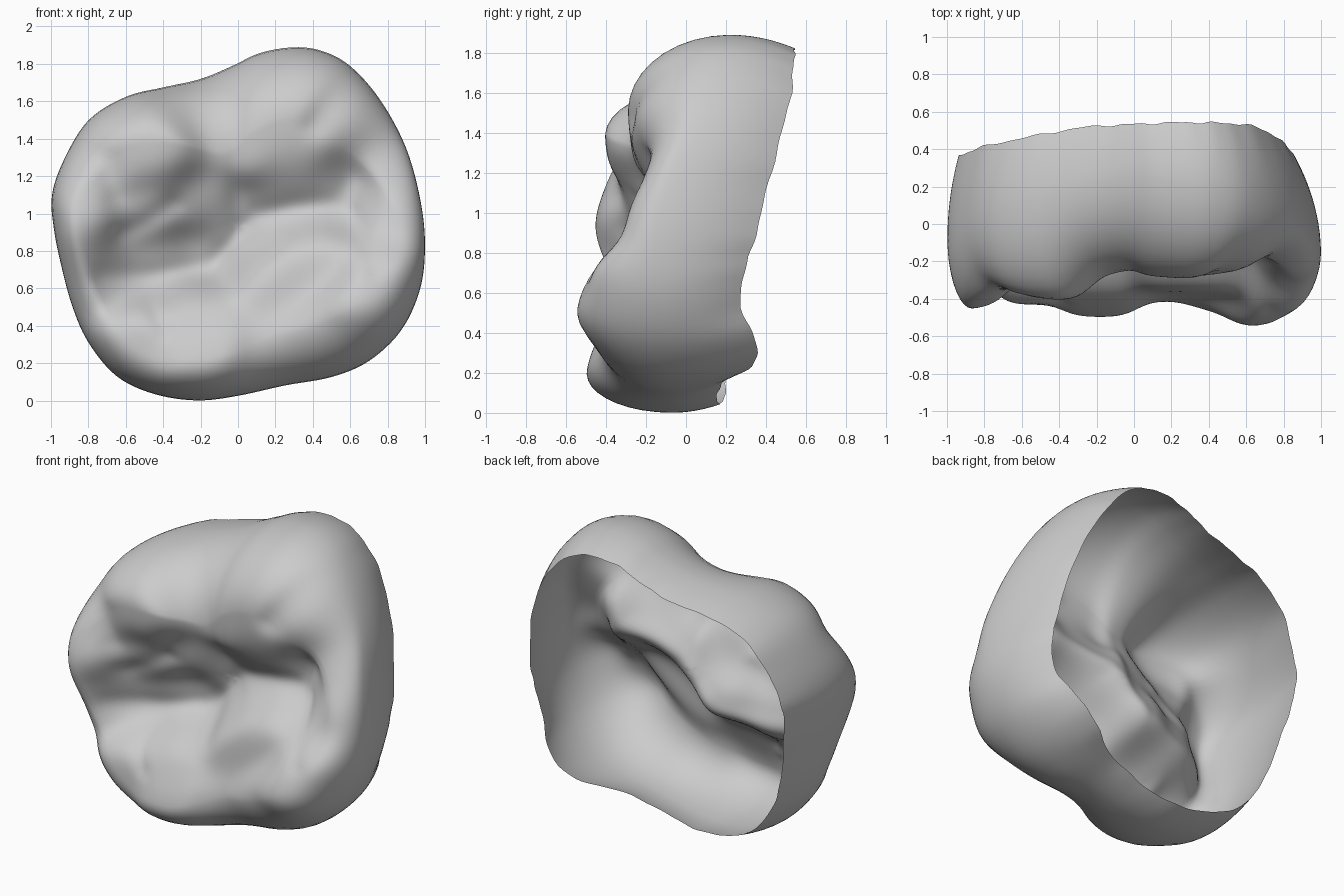
import bpy, math
from mathutils import Vector

if "Cube" in bpy.data.objects:
    bpy.data.objects.remove(bpy.data.objects["Cube"])

# Outer silhouette seen from the front (x, z)
OUTLINE = [(1, .8), (.98, 1.05), (.9, 1.35), (.76, 1.61), (.6, 1.79), (.45, 1.87), (.3, 1.89),
           (.12, 1.86), (-.03, 1.79), (-.2, 1.72), (-.4, 1.675), (-.6, 1.625), (-.8, 1.5),
           (-.93, 1.29), (-.995, 1.1), (-.985, .92), (-.945, .72), (-.885, .5), (-.8, .31), (-.65, .13),
           (-.45, .035), (-.22, 0), (0, .025), (.25, .08), (.5, .125), (.7, .21), (.87, .37), (.97, .58)]
C = Vector((0, .93))

# Chewing surface landmarks (x, z, y): cusps, ridges and hollows
LAND = [(-.17, .24, -.49), (-.55, .32, -.43), (.2, .22, -.42), (.67, .46, -.55), (.84, .65, -.48),
        (.86, .95, -.3), (.87, 1.25, -.24), (.65, 1.55, -.23), (.35, 1.43, -.285), (.1, 1.43, -.28),
        (-.03, 1.42, -.27), (-.4, 1.33, -.40), (-.6, 1.38, -.38), (-.85, .92, -.45),
        (-.87, 1.17, -.4), (-.84, .68, -.41), (-.73, 1.33, -.35), (-.2, .46, -.39),
        (.4, .75, -.36), (-.18, .76, -.06), (0, .93, -.1), (.3, 1.06, -.14), (.57, 1.12, -.12),
        (-.43, .74, -.15), (-.2, 1.08, -.2), (.3, 1.25, -.24), (-.5, 1.02, -.29), (.15, .6, -.36),
        (.45, .3, -.47), (-.67, .7, -.26)]

# Fissures: polyline in (x, z), depth, width
GROOVES = [([(-.72, .66), (-.5, .66), (-.15, .7), (0, .87), (.1, .99), (.3, 1.03), (.55, 1.05), (.62, 1.18)], .03, .07),
           ([(0, .95), (0, 1.15), (-.03, 1.6)], .02, .07),
           ([(-.62, .9), (-.5, .95), (-.35, 1.05)], .025, .06),
           ([(-.66, 1.1), (-.7, 1.3), (-.72, 1.42)], .02, .06),
           ([(.62, 1.0), (.73, .7)], .02, .04),
           ([(.41, 1.48), (.5, 1.53)], .03, .07),
           ([(-.45, .48), (-.38, .36)], .02, .035)]

# Values around the crown, counter-clockwise from the right side
WIDEST = [-.15, .1, .25, .1, -.1, -.1, -.07, -.1]
SHOULDER = [.13, .33, .43, .29, .12, .17, .22, .3]
RIM_Y = [.37, .45, .53, .55, .54, .52, .46, .4, .34, .26, .22, .19, .16, .2, .37, .28]
RIM_IN = [.14, .12, .05, .05, .06, .05, .05, .1]


def catmull(a, b, c, d, t):
    return .5 * (2 * b + (c - a) * t + (2 * a - 5 * b + 4 * c - d) * t * t
                 + (3 * b - a - 3 * c + d) * t ** 3)


def around(keys, ang):
    n = len(keys)
    u = (ang % math.tau) / math.tau * n
    i = int(u) % n
    return catmull(*[keys[(i + k) % n] for k in (-1, 0, 1, 2)], u - int(u))


def blend(x, z, vals):
    num = den = 0
    for (px, pz, _), v in zip(LAND, vals):
        d2 = (x - px) ** 2 + (z - pz) ** 2
        w = math.exp(-d2 / .03) + 1e-5 / (.05 + d2)
        num += w * v
        den += w
    return num / den


# Correct the blend so it passes close to the landmarks
vals = [p[2] for p in LAND]
for _ in range(5):
    vals = [v + .8 * (p[2] - blend(p[0], p[1], vals)) for v, p in zip(vals, LAND)]


def seg_dist(p, a, b):
    t = max(0, min(1, (p - a).dot(b - a) / (b - a).length_squared))
    return (p - a - (b - a) * t).length


def surface(p):
    y = blend(p.x, p.y, vals)
    for line, depth, width in GROOVES:
        pts = [Vector(q) for q in line]
        d = min(seg_dist(p, a, b) for a, b in zip(pts, pts[1:]))
        y += depth * math.exp(-(d / width) ** 2)
    return y


# Smooth closed outline
pts = [Vector(p) for p in OUTLINE]
SUB, FACE, ROUND, WALL = 6, 30, 9, 9
loop = [catmull(*[pts[(i + k) % len(pts)] for k in (-1, 0, 1, 2)], s / SUB)
        for i in range(len(pts)) for s in range(SUB)]
N = len(loop)

# One profile per direction: chewing face, rounded shoulder, side wall, open rim
columns = []
for i, o in enumerate(loop):
    out = o - C
    r = out.length
    out /= r
    ang = math.atan2(out.y, out.x)
    wide, a = around(WIDEST, ang), around(SHOULDER, ang)
    rim = around(RIM_Y, ang) + .005 * math.sin(i * .7) + .004 * math.sin(i * 1.3)
    rin = around(RIM_IN, ang)
    col = []
    for k in range(1, FACE + 1):
        p = C + out * (r - a) * k / FACE
        col.append((p.x, surface(p), p.y))
    crest = col[-1][1]
    for k in range(1, ROUND + 1):
        f = math.pi / 2 * (1 - k / ROUND)
        p = C + out * (r - a * (1 - math.cos(f)))
        col.append((p.x, wide + (crest - wide) * math.sin(f), p.y))
    for k in range(1, WALL + 1):
        t = k / WALL
        p = C + out * (r - rin * t * t)
        col.append((p.x, wide + (rim - wide) * t, p.y))
    columns.append(col)

M = FACE + ROUND + WALL
verts = [(C.x, surface(C), C.y)] + [v for col in columns for v in col]
faces = []
for i in range(N):
    a, b = 1 + i * M, 1 + (i + 1) % N * M
    faces.append((0, a, b))
    faces += [(a + k, a + k + 1, b + k + 1, b + k) for k in range(M - 1)]

mesh = bpy.data.meshes.new("crown_shell")
mesh.from_pydata(verts, [], faces)
mesh.update()
crown = bpy.data.objects.new("crown_shell", mesh)
bpy.context.collection.objects.link(crown)
for poly in mesh.polygons:
    poly.use_smooth = True

# Soften the surface slightly
soft = crown.modifiers.new("soften", 'SMOOTH')
soft.factor = .4
soft.iterations = 3
